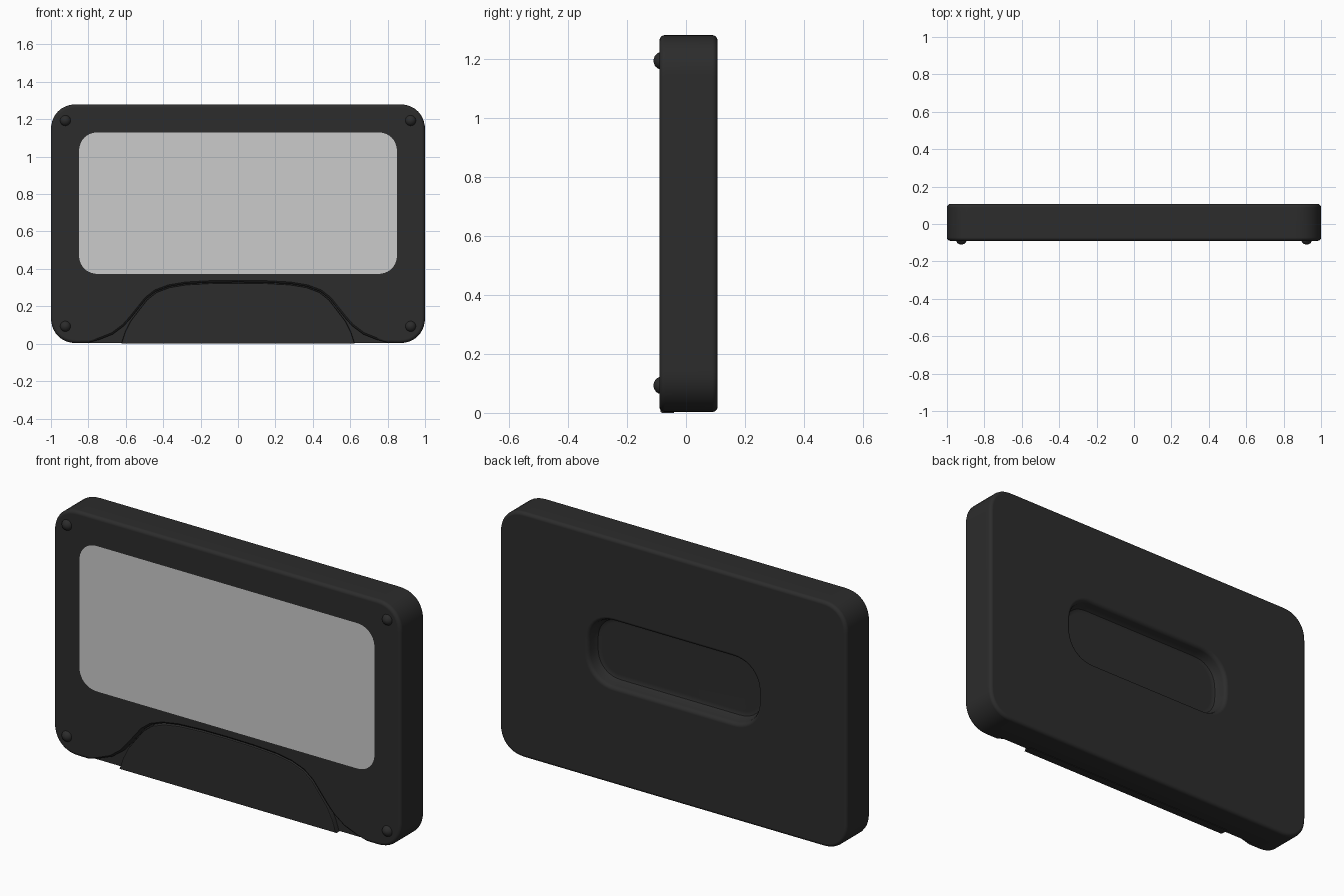
import bpy, bmesh, math
from mathutils import Vector

if "Cube" in bpy.data.objects:
    bpy.data.objects.remove(bpy.data.objects["Cube"])

dark = bpy.data.materials.new("dark_plastic")
dark.diffuse_color = (0.025, 0.025, 0.025, 1)
dark.use_nodes = True
dark.node_tree.nodes["Principled BSDF"].inputs["Base Color"].default_value = dark.diffuse_color


def rounded_rect(hx, z0, z1, r, n=10, power=2.0):
    """Counter-clockwise outline in x/z with (super)elliptic corners."""
    pts = []
    for sx, sz, start in ((1, 1, 0), (-1, 1, 90), (-1, -1, 180), (1, -1, 270)):
        cx = sx * (hx - r)
        cz = z1 - r if sz > 0 else z0 + r
        for i in range(n + 1):
            a = math.radians(start + 90 * i / n)
            c, s = math.cos(a), math.sin(a)
            pts.append((cx + r * math.copysign(abs(c) ** (2 / power), c),
                        cz + r * math.copysign(abs(s) ** (2 / power), s)))
    return pts


def offset(pts, d):
    """Move every outline point outward by d."""
    out, n = [], len(pts)
    for i, p in enumerate(pts):
        a = (Vector(p) - Vector(pts[i - 1])).normalized()
        b = (Vector(pts[(i + 1) % n]) - Vector(p)).normalized()
        na, nb = Vector((a.y, -a.x)), Vector((b.y, -b.x))
        m = (na + nb).normalized()
        out.append(Vector(p) + m * d / max(m.dot(na), 0.5))
    return out


def mirrored(half):
    """Close a left-side outline (bottom to x = 0), counter-clockwise."""
    left = half[::-1]
    right = [(-x, z) for x, z in half[:-1]]
    return right + left


def loft(name, pts, profile, mat=dark):
    """Solid from one outline; profile lists (outward offset, y)."""
    bm = bmesh.new()
    rings = [[bm.verts.new((p[0], y, p[1])) for p in offset(pts, d)] for d, y in profile]
    n = len(pts)
    for r0, r1 in zip(rings, rings[1:]):
        for i in range(n):
            j = (i + 1) % n
            bm.faces.new((r0[i], r0[j], r1[j], r1[i]))
    bm.faces.new(rings[0])
    if len(rings) > 1:
        bm.faces.new(rings[-1][::-1])
        bmesh.ops.recalc_face_normals(bm, faces=bm.faces)
    me = bpy.data.meshes.new(name)
    bm.to_mesh(me)
    bm.free()
    ob = bpy.data.objects.new(name, me)
    bpy.context.collection.objects.link(ob)
    if mat:
        me.materials.append(mat)
    return ob


def activate(ob):
    bpy.ops.object.select_all(action='DESELECT')
    ob.select_set(True)
    bpy.context.view_layer.objects.active = ob


def smooth(ob, deg=35):
    activate(ob)
    bpy.ops.object.shade_smooth_by_angle(angle=math.radians(deg))
    mod = ob.modifiers.new("normals", 'WEIGHTED_NORMAL')
    mod.keep_sharp = True


def cut(ob, cutter):
    cutter.hide_render = True
    mod = ob.modifiers.new("cut", 'BOOLEAN')
    mod.operation, mod.solver, mod.object = 'DIFFERENCE', 'EXACT', cutter
    activate(ob)
    bpy.ops.object.modifier_apply(modifier=mod.name)
    bpy.data.objects.remove(cutter)


# Shell with softly rounded front and back edges
F, B, R = -0.09, 0.107, 0.018
arc = [(R * (math.sin(t) - 1), R * (1 - math.cos(t)))
       for t in (math.radians(a) for a in (0, 22.5, 45, 67.5, 90))]
body = loft("body", rounded_rect(1.0, 0.003, 1.28, 0.14, power=2.2),
            [(d, F + y) for d, y in arc] + [(d, B - y) for d, y in reversed(arc)])

# Finger recess in the back, rounded rim and floor
cut(body, loft("recess_cutter", rounded_rect(0.49, 0.51, 0.85, 0.15, power=2.2),
               [(0.025, B + 0.02), (0.02, B), (0.006, B - 0.008), (0, B - 0.02), (-0.004, B - 0.045),
                (-0.015, B - 0.062), (-0.035, B - 0.07)]))

# Flared arch cut into the lower front
arch = [(-0.53, 0.19), (-0.49, 0.24), (-0.44, 0.279), (-0.37, 0.305),
        (-0.28, 0.32), (-0.15, 0.327), (0, 0.329)]
flare = [(-0.95, -0.05), (-0.84, -0.005), (-0.74, 0.022), (-0.67, 0.05),
         (-0.61, 0.095), (-0.57, 0.14)]
cut(body, loft("arch_cutter", mirrored(flare + arch),
               [(0.012, F - 0.02), (0.01, F), (0.003, F + 0.005), (0, F + 0.012), (0, F + 0.03)]))
smooth(body)

# Arched panel sitting in the cut
panel = loft("arch_panel",
             mirrored([(-0.625, 0.0), (-0.605, 0.06), (-0.575, 0.12)]
                      + [(x * 0.99, z - 0.004) for x, z in arch]),
             [(-0.008, F + 0.003), (-0.002, F + 0.005), (0, F + 0.01), (0, F + 0.05)])
smooth(panel)

# Flat window, flush with the front
loft("window", rounded_rect(0.85, 0.373, 1.13, 0.105, power=2.2), [(0, F - 0.001)], None)

# Corner screws
for sx in (-1, 1):
    for z in (0.093, 1.193):
        bpy.ops.mesh.primitive_uv_sphere_add(segments=20, ring_count=12, radius=0.029,
                                             location=(sx * 0.923, F + 0.006, z),
                                             rotation=(math.pi / 2, 0, 0))
        screw = bpy.context.object
        screw.name = "screw"
        screw.scale.z = 0.026 / 0.029
        screw.data.materials.append(dark)
        smooth(screw)
